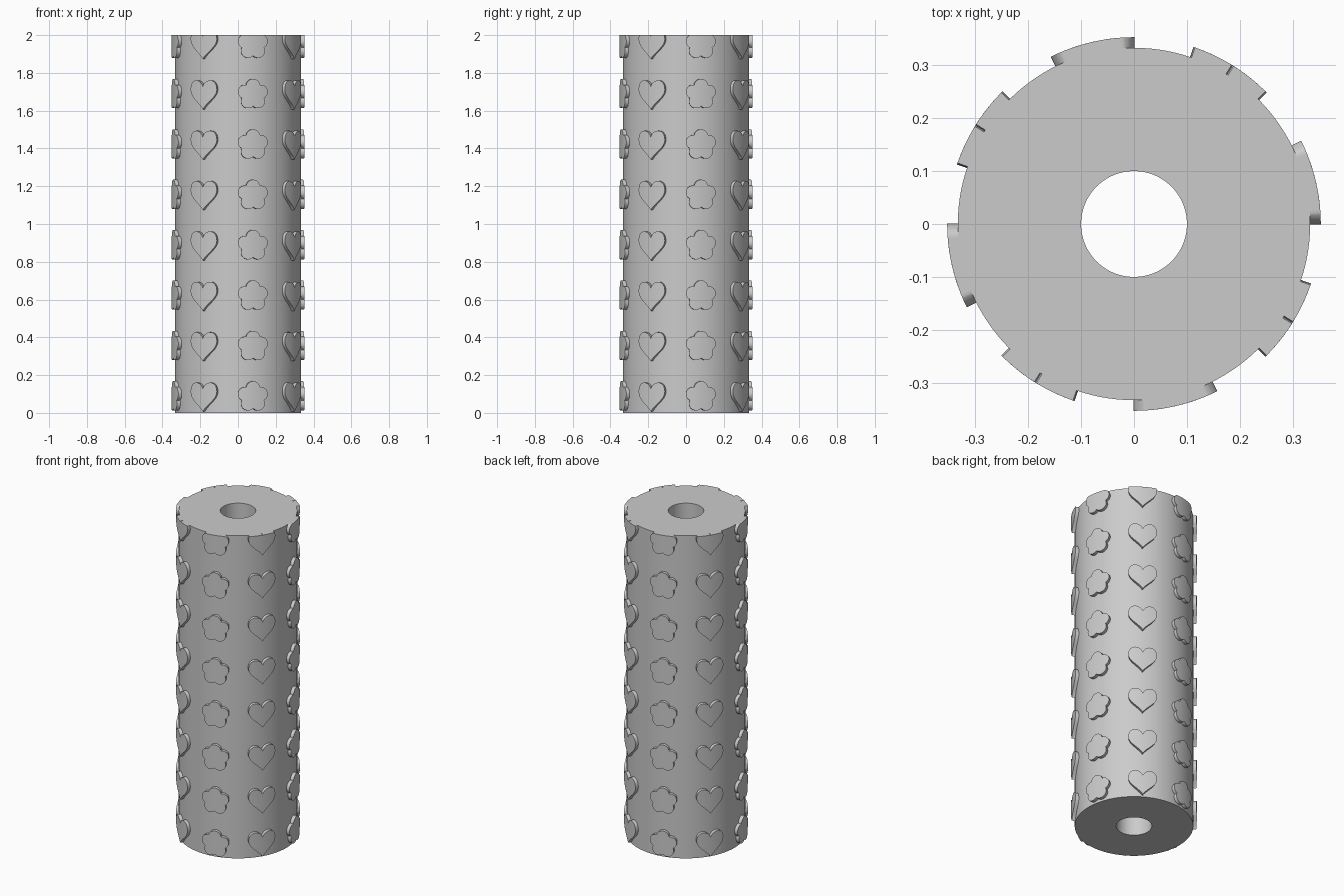
import bpy
import bmesh
import math
from mathutils import Vector
from mathutils.geometry import interpolate_bezier

LENGTH = 2.0
BODY_R, HOLE_R, RAISED_R, ROOT_R = 0.333, 0.1, 0.353, 0.329
ROWS, PITCH = 8, 0.2667
SEGMENTS = 128

cube = bpy.data.objects.get("Cube")
if cube:
    bpy.data.objects.remove(cube, do_unlink=True)

grey = bpy.data.materials.new("plain grey")
grey.use_nodes = True
grey.diffuse_color = (0.6, 0.6, 0.6, 1)
grey.node_tree.nodes["Principled BSDF"].inputs["Base Color"].default_value = (0.6, 0.6, 0.6, 1)


def add_object(name, bm):
    bmesh.ops.recalc_face_normals(bm, faces=bm.faces)
    mesh = bpy.data.meshes.new(name)
    bm.to_mesh(mesh)
    bm.free()
    mesh.materials.append(grey)
    obj = bpy.data.objects.new(name, mesh)
    bpy.context.collection.objects.link(obj)
    bpy.ops.object.select_all(action='DESELECT')
    obj.select_set(True)
    bpy.context.view_layer.objects.active = obj
    bpy.ops.object.shade_smooth_by_angle(angle=math.radians(30))
    return obj


def heart_outline():
    """Right half from two curves, mirrored to the left."""
    notch, side, tip = Vector((0, 0.128)), Vector((0.08, 0.112)), Vector((0, 0.007))
    lobe = interpolate_bezier(notch, Vector((0.015, 0.172)), Vector((0.08, 0.175)), side, 14)
    flank = interpolate_bezier(side, Vector((0.08, 0.07)), Vector((0.025, 0.045)), tip, 12)
    right = [(p.x, p.y) for p in lobe + flank[1:]]
    return right + [(-x, z) for x, z in reversed(right[1:-1])]


def flower_outline():
    """Five round petals, one pointing up, joined where the circles meet."""
    ring, petal, centre_z = 0.045, 0.037, 0.086
    # Petal arc runs between the crossings with its two neighbours
    half = ring * math.sin(math.pi / 5)
    cross = ring * math.cos(math.pi / 5) + math.sqrt(petal ** 2 - half ** 2)
    cx = cross * math.sin(math.pi / 5)
    cz = cross * math.cos(math.pi / 5) - ring
    reach = math.atan2(cx, cz)
    points = []
    for k in range(5):
        turn = k * math.tau / 5
        for i in range(12):
            a = turn - reach + 2 * reach * i / 12
            points.append((ring * math.sin(turn) + petal * math.sin(a),
                           centre_z + ring * math.cos(turn) + petal * math.cos(a)))
    return points


def cut(bm, point, normal, clear=False):
    geom = bm.verts[:] + bm.edges[:] + bm.faces[:]
    bmesh.ops.bisect_plane(bm, geom=geom, dist=1e-6, plane_co=point,
                           plane_no=normal, clear_outer=clear)


def motif_column(name, outline, angle):
    """Flat slabs, trimmed at the roller end, then wrapped round the body."""
    bm = bmesh.new()
    for row in range(ROWS):
        face = bm.faces.new([bm.verts.new((x, ROOT_R, z + row * PITCH)) for x, z in outline])
        top = bmesh.ops.extrude_face_region(bm, geom=[face], use_keep_orig=True)
        verts = [v for v in top["geom"] if isinstance(v, bmesh.types.BMVert)]
        bmesh.ops.translate(bm, verts=verts, vec=(0, RAISED_R - ROOT_R, 0))
    cut(bm, (0, 0, LENGTH), (0, 0, 1), clear=True)
    bmesh.ops.holes_fill(bm, edges=bm.edges[:], sides=0)
    bmesh.ops.triangulate(bm, faces=bm.faces[:])
    # Vertical slices let the slabs follow the curve
    step = math.tau / SEGMENTS * RAISED_R
    for k in range(-5, 6):
        cut(bm, (k * step, 0, 0), (1, 0, 0))
    for v in bm.verts:
        a = angle + v.co.x / 0.343
        r = v.co.y
        v.co = (r * math.sin(a), -r * math.cos(a), v.co.z)
    add_object(name, bm)


# Hollow roller body
bm = bmesh.new()
section = [(HOLE_R, 0), (BODY_R, 0), (BODY_R, LENGTH), (HOLE_R, LENGTH)]
verts = [bm.verts.new((r, 0, z)) for r, z in section]
edges = [bm.edges.new((verts[i], verts[(i + 1) % 4])) for i in range(4)]
bmesh.ops.spin(bm, geom=verts + edges, cent=(0, 0, 0), axis=(0, 0, 1),
               angle=math.tau, steps=SEGMENTS, use_merge=True)
bmesh.ops.remove_doubles(bm, verts=bm.verts, dist=1e-5)
add_object("roller_body", bm)

# Alternating raised columns around the body
for quarter in range(4):
    turn = quarter * 90
    motif_column(f"heart_column_{quarter + 1}", heart_outline(), math.radians(turn - 31.9))
    motif_column(f"flower_column_{quarter + 1}", flower_outline(), math.radians(turn + 13.2))
